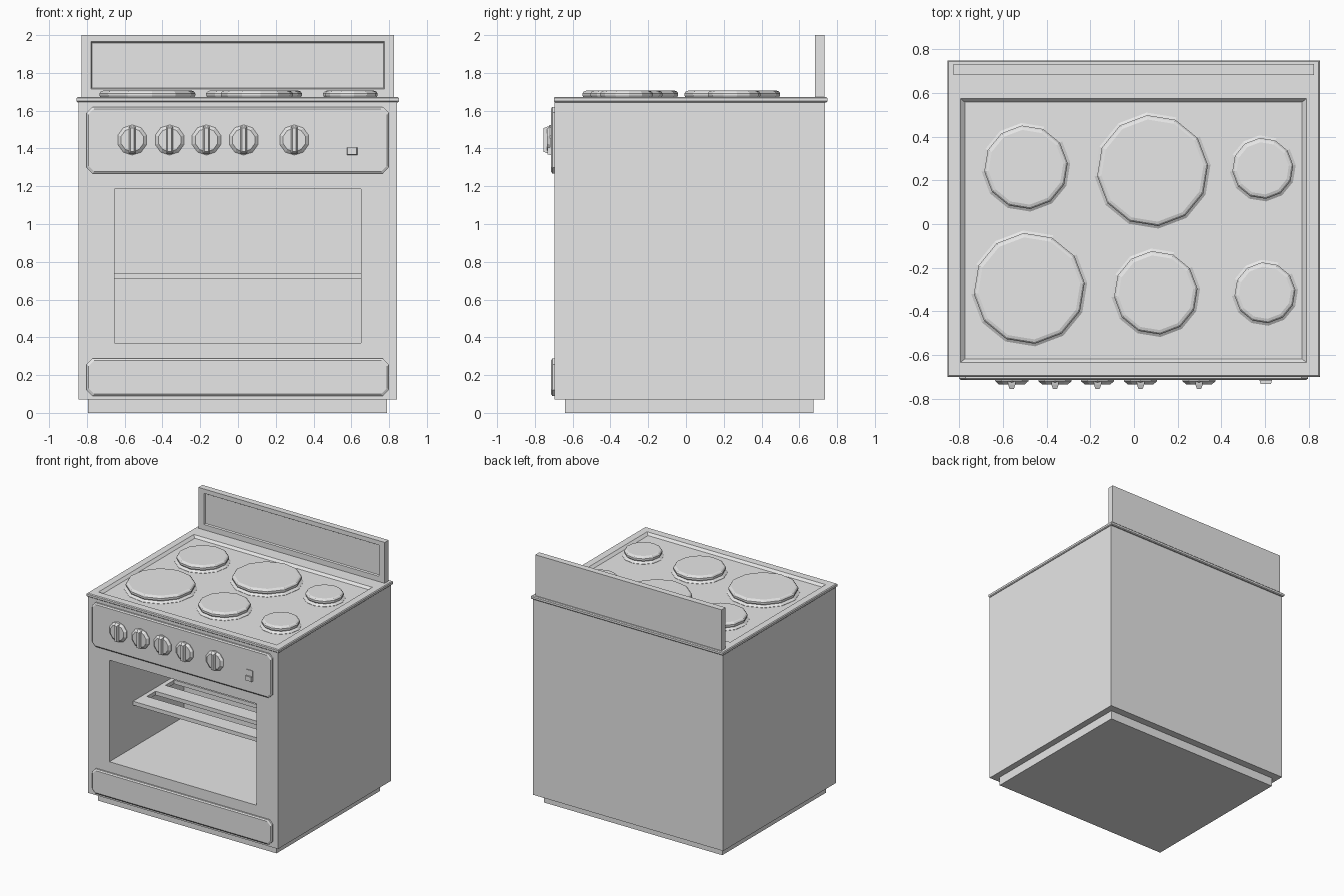
import bpy, bmesh
from math import pi, cos, sin
from mathutils import Vector

if "Cube" in bpy.data.objects:
    bpy.data.objects.remove(bpy.data.objects["Cube"], do_unlink=True)

grey = bpy.data.materials.new("enamel_grey")
grey.use_nodes = True
GREY = (0.8, 0.8, 0.8, 1)
grey.diffuse_color = GREY
grey.node_tree.nodes["Principled BSDF"].inputs["Base Color"].default_value = GREY


def skin(name, loops):
    """Join a series of closed point loops and cap both ends."""
    bm = bmesh.new()
    rows = [[bm.verts.new(p) for p in loop] for loop in loops]
    for a, b in zip(rows, rows[1:]):
        for i in range(len(a)):
            j = (i + 1) % len(a)
            bm.faces.new((a[i], a[j], b[j], b[i]))
    bm.faces.new(rows[0])
    bm.faces.new(rows[-1])
    bmesh.ops.recalc_face_normals(bm, faces=bm.faces)
    mesh = bpy.data.meshes.new(name)
    bm.to_mesh(mesh)
    bm.free()
    mesh.materials.append(grey)
    obj = bpy.data.objects.new(name, mesh)
    bpy.context.collection.objects.link(obj)
    return obj


def place(axis, u, v, depth):
    return Vector((u, depth, v)) if axis == "Y" else Vector((u, v, depth))


def rect(axis, depth, u0, u1, v0, v1, cut=0):
    """Rectangle loop across an axis, optionally with clipped corners."""
    if cut:
        pts = [(u0 + cut, v0), (u1 - cut, v0), (u1, v0 + cut), (u1, v1 - cut),
               (u1 - cut, v1), (u0 + cut, v1), (u0, v1 - cut), (u0, v0 + cut)]
    else:
        pts = [(u0, v0), (u1, v0), (u1, v1), (u0, v1)]
    return [place(axis, u, v, depth) for u, v in pts]


def box(name, x0, x1, y0, y1, z0, z1):
    return skin(name, [rect("Z", z, x0, x1, y0, y1) for z in (z0, z1)])


def turned(name, axis, u, v, profile, sides, turn=0.0):
    """Turned part from (radius, depth) pairs."""
    angles = [turn + 2 * pi * i / sides for i in range(sides)]
    return skin(name, [[place(axis, u + r * cos(a), v + r * sin(a), d) for a in angles]
                       for r, d in profile])


# Plinth and cabinet with an open oven cavity
box("plinth", -0.795, 0.79, -0.64, 0.675, 0, 0.072)
skin("cabinet", [
    rect("Y", 0.735, -0.845, 0.842, 0.07, 1.648),
    rect("Y", -0.695, -0.845, 0.842, 0.07, 1.648),
    rect("Y", -0.695, -0.655, 0.65, 0.37, 1.185),
    rect("Y", 0.25, -0.655, 0.65, 0.37, 1.185)])

# Oven shelf: side rails and cross bars
FRONT, BACK = -0.395, 0.249
for side, x0, x1 in (("right", -0.655, -0.62), ("left", 0.615, 0.65)):
    box("shelf_rail_" + side, x0, x1, FRONT, BACK, 0.71, 0.741)
for i in range(3):
    y = FRONT + 0.235 * i
    box(f"shelf_bar_{i + 1}", -0.62, 0.615, y, y + 0.125, 0.71, 0.741)
box("shelf_bar_back", -0.62, 0.615, 0.2, BACK, 0.71, 0.741)

# Hob plate with chamfered rim and sunken well
OUT = (-0.855, 0.852, -0.70, 0.75)


def rim(depth, inset):
    x0, x1, y0, y1 = OUT
    return rect("Z", depth, x0 + inset, x1 - inset, y0 + inset, y1 - inset)


skin("hob_plate", [
    rim(1.644, 0.006), rim(1.65, 0), rim(1.666, 0), rim(1.672, 0.006),
    rect("Z", 1.672, -0.795, 0.79, -0.635, 0.575),
    rect("Z", 1.653, -0.775, 0.77, -0.618, 0.558)])

# Splashback with recessed front
skin("splashback", [
    rect("Y", 0.732, -0.828, 0.825, 1.665, 2.0),
    rect("Y", 0.682, -0.828, 0.825, 1.665, 2.0),
    rect("Y", 0.682, -0.778, 0.775, 1.715, 1.965),
    rect("Y", 0.692, -0.772, 0.769, 1.721, 1.959)])

# Hotplates
hotplates = [(-0.48, -0.295, 0.255), (0.085, 0.245, 0.255), (-0.495, 0.26, 0.192),
             (0.1, -0.315, 0.192), (0.59, 0.255, 0.14), (0.6, -0.315, 0.14)]
for i, (x, y, r) in enumerate(hotplates):
    turned(f"hotplate_{i + 1}", "Z", x, y,
           [(r + 0.012, 1.65), (r + 0.012, 1.655), (r - 0.008, 1.668), (r, 1.68),
            (r, 1.692), (r - 0.008, 1.702), (r - 0.02, 1.706)], 12, 0.1)

# Control panel and drawer front with clipped corners
for name, z0, z1 in (("control_panel", 1.268, 1.62), ("drawer_front", 0.09, 0.287)):
    skin(name, [rect("Y", y, -0.802 + e, 0.798 - e, z0 + e, z1 - e, 0.03)
                for y, e in ((-0.69, 0), (-0.708, 0), (-0.715, 0.01))])

# Control knobs with grip bars
for i, x in enumerate((-0.56, -0.362, -0.167, 0.03, 0.298)):
    turned(f"knob_{i + 1}", "Y", x, 1.445,
           [(0.08, -0.712), (0.08, -0.72), (0.062, -0.735)], 10, pi / 10)
    skin(f"knob_grip_{i + 1}", [
        rect("Y", y, x - w, x + w, 1.445 - h, 1.445 + h)
        for y, w, h in ((-0.715, 0.017, 0.075), (-0.735, 0.017, 0.07), (-0.755, 0.01, 0.062))])

# Rocker switch
skin("switch_lower", [rect("Y", -0.712, 0.575, 0.633, 1.365, 1.405),
                      rect("Y", -0.732, 0.58, 0.628, 1.368, 1.405)])
skin("switch_upper", [rect("Y", -0.712, 0.575, 0.633, 1.405, 1.452),
                      rect("Y", -0.72, 0.575, 0.633, 1.405, 1.452)])
